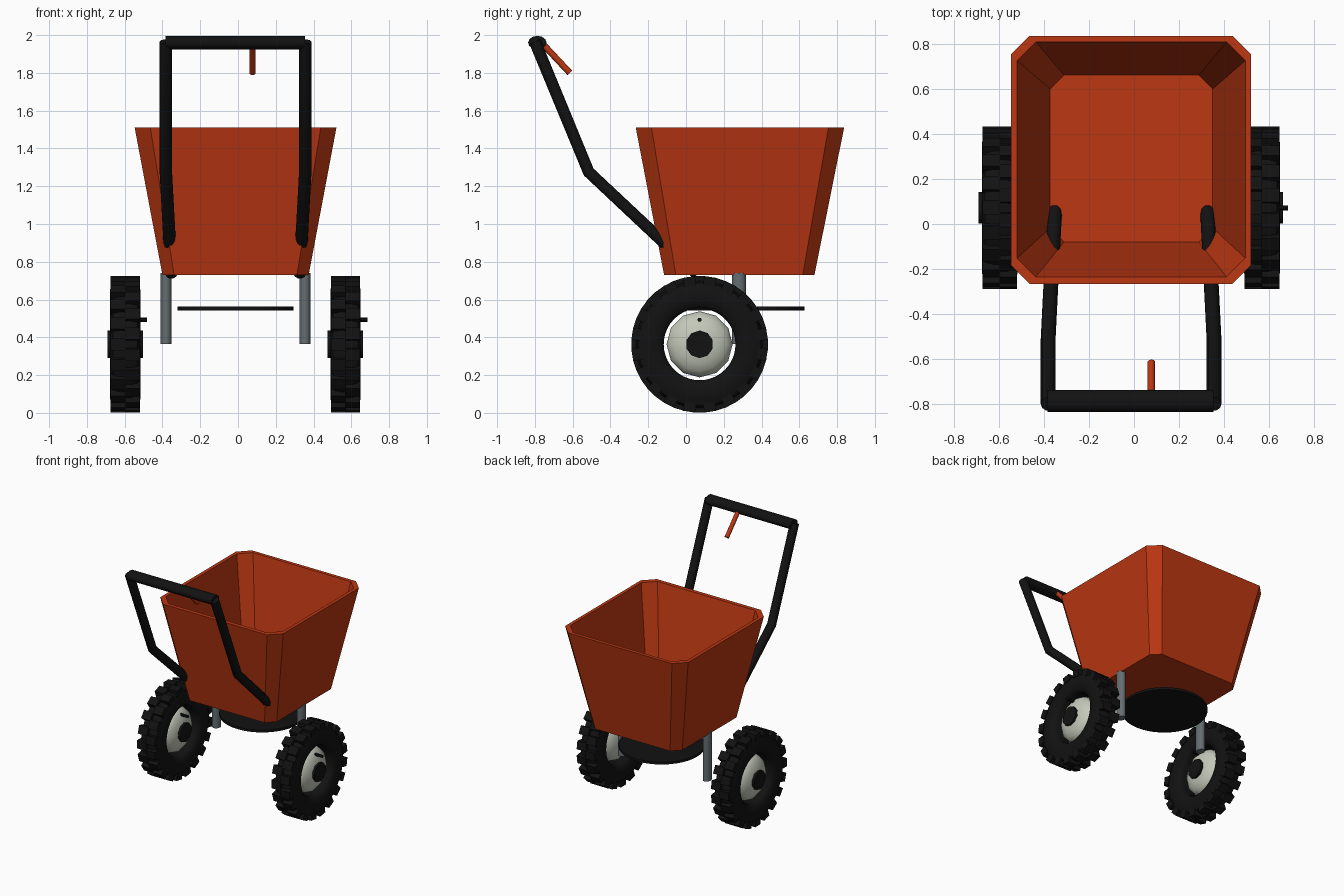
import bpy, bmesh, math
from mathutils import Vector, Matrix

if "Cube" in bpy.data.objects:
    bpy.data.objects.remove(bpy.data.objects["Cube"])


def material(name, rgb):
    m = bpy.data.materials.new(name)
    m.diffuse_color = (*rgb, 1)
    m.use_nodes = True
    m.node_tree.nodes["Principled BSDF"].inputs["Base Color"].default_value = m.diffuse_color
    return m


ORANGE = material("orange paint", (0.50, 0.038, 0.006))
BLACK = material("black rubber", (0.006, 0.006, 0.006))
PALE = material("pale hub", (0.55, 0.58, 0.49))
STEEL = material("grey steel", (0.13, 0.155, 0.165))


def finish(bm, name, mat, smooth=None):
    bmesh.ops.recalc_face_normals(bm, faces=bm.faces)
    me = bpy.data.meshes.new(name)
    bm.to_mesh(me)
    bm.free()
    me.materials.append(mat)
    if smooth:
        me.shade_smooth()
        me.set_sharp_from_angle(angle=math.radians(smooth))
    ob = bpy.data.objects.new(name, me)
    bpy.context.collection.objects.link(ob)
    return ob


def rod(name, a, b, r, mat, n=12, stretch=(1, 1)):
    """Cylinder from a to b; stretch scales its cross-section."""
    a, b = Vector(a), Vector(b)
    d = b - a
    rot = d.to_track_quat('Z', 'Y').to_matrix().to_4x4()
    m = Matrix.Translation((a + b) / 2) @ rot @ Matrix.Diagonal((*stretch, 1, 1))
    bm = bmesh.new()
    bmesh.ops.create_cone(bm, cap_ends=True, segments=n, radius1=r, radius2=r,
                          depth=d.length, matrix=m)
    return finish(bm, name, mat, 40)


def bent_tube(name, points, r, mat):
    cu = bpy.data.curves.new(name, 'CURVE')
    cu.dimensions = '3D'
    cu.bevel_depth, cu.bevel_resolution, cu.use_fill_caps = r, 3, True
    s = cu.splines.new('POLY')
    s.points.add(len(points) - 1)
    for p, co in zip(s.points, points):
        p.co = (*co, 1)
    tmp = bpy.data.objects.new(name + "_path", cu)
    bpy.context.collection.objects.link(tmp)
    bpy.context.view_layer.update()
    me = bpy.data.meshes.new_from_object(
        tmp.evaluated_get(bpy.context.evaluated_depsgraph_get()))
    bpy.data.objects.remove(tmp)
    bm = bmesh.new()
    bm.from_mesh(me)
    return finish(bm, name, mat, 40)


# Hopper: four chamfered rectangles joined into a thick open bin
def chamfered(bm, x0, x1, y0, y1, z, c):
    pts = [(x0 + c, y0), (x1 - c, y0), (x1, y0 + c), (x1, y1 - c),
           (x1 - c, y1), (x0 + c, y1), (x0, y1 - c), (x0, y0 + c)]
    return [bm.verts.new((x, y, z)) for x, y in pts]


bm = bmesh.new()
loops = [chamfered(bm, -0.40, 0.374, -0.116, 0.68, 0.73, 0.062),
         chamfered(bm, -0.547, 0.521, -0.266, 0.837, 1.51, 0.083),
         chamfered(bm, -0.52, 0.495, -0.235, 0.81, 1.51, 0.083),
         chamfered(bm, -0.373, 0.35, -0.08, 0.662, 0.755, 0.062)]
for lo, hi in zip(loops, loops[1:]):
    for i in range(8):
        j = (i + 1) % 8
        bm.faces.new((lo[i], lo[j], hi[j], hi[i]))
bm.faces.new(loops[0])
bm.faces.new(loops[3])
finish(bm, "hopper", ORANGE)

# Handle: two bent side tubes, crossbar and control lever
MID = -0.013
for side, s in (("left", -1), ("right", 1)):
    top, low = MID + s * 0.369, MID + s * 0.340
    bent_tube("handle_tube_" + side,
              [(top, -0.80, 1.965), (top, -0.515, 1.275), (low, 0.06, 0.735)], 0.033, BLACK)
    # Support legs under the hopper
    rod("support_leg_" + side, (MID + s * 0.368, 0.28, 0.365), (MID + s * 0.368, 0.28, 0.74),
        0.03, STEEL, 16, (1, 1.22))
rod("handle_crossbar", (-0.384, -0.787, 1.96), (0.354, -0.787, 1.96), 0.036, BLACK, 12,
    (1, 1)).scale = (1, 1, 1)
bar = bpy.data.objects["handle_crossbar"]
for v in bar.data.vertices:          # flatten into an oval grip
    v.co.y = -0.787 + (v.co.y + 0.787) * 1.36
rod("control_lever", (0.077, -0.76, 1.955), (0.077, -0.615, 1.80), 0.017, ORANGE, 10)

# Spreader disc under the hopper
rod("spreader_disc", (MID, 0.32, 0.543), (MID, 0.32, 0.562), 0.307, BLACK, 40)

# Wheels: the same wheel twice, valves on the +x side of both
TYRE = [(-0.05, 0.19), (-0.07, 0.205), (-0.08, 0.245), (-0.08, 0.29), (-0.066, 0.325),
        (-0.03, 0.337), (0.03, 0.337), (0.066, 0.325), (0.08, 0.29), (0.08, 0.245),
        (0.07, 0.205), (0.05, 0.19)]
BLOCKS, SEG = 20, 40
for side, wx in (("left", -0.597), ("right", 0.569)):
    centre = Matrix.Translation((wx, 0.072, 0.363))

    # Tyre ring
    bm = bmesh.new()
    rings = []
    for k in range(SEG):
        rot = centre @ Matrix.Rotation(2 * math.pi * k / SEG, 4, 'X')
        rings.append([bm.verts.new(rot @ Vector((x, 0, r))) for x, r in TYRE])
    for k in range(SEG):
        a, b = rings[k], rings[(k + 1) % SEG]
        for i in range(len(TYRE)):
            j = (i + 1) % len(TYRE)
            bm.faces.new((a[i], a[j], b[j], b[i]))
    finish(bm, "tyre_" + side, BLACK, 40)

    # Staggered tread blocks
    bm = bmesh.new()
    for k in range(2 * BLOCKS):
        s = 1 if k % 2 else -1
        rot = Matrix.Rotation(math.pi * k / BLOCKS, 4, 'X')
        bmesh.ops.create_cube(bm, size=1, matrix=centre @ rot
                              @ Matrix.Translation((s * 0.038, 0, 0.335))
                              @ Matrix.Diagonal((0.078, 0.064, 0.052, 1)))
    finish(bm, "tread_blocks_" + side, BLACK)

    # Domed hub, axle cap and valve
    bm = bmesh.new()
    bmesh.ops.create_uvsphere(bm, u_segments=12, v_segments=10, radius=1, matrix=centre
                              @ Matrix.Diagonal((0.085, 0.175, 0.175, 1))
                              @ Matrix.Rotation(math.pi / 2, 4, 'Y'))
    finish(bm, "hub_" + side, PALE, 50)
    rod("axle_cap_" + side, (wx - 0.094, 0.072, 0.363), (wx + 0.094, 0.072, 0.363),
        0.073, BLACK, 10)
    rod("valve_" + side, (wx + 0.03, 0.072, 0.493), (wx + 0.116, 0.072, 0.493), 0.011, BLACK, 8)
